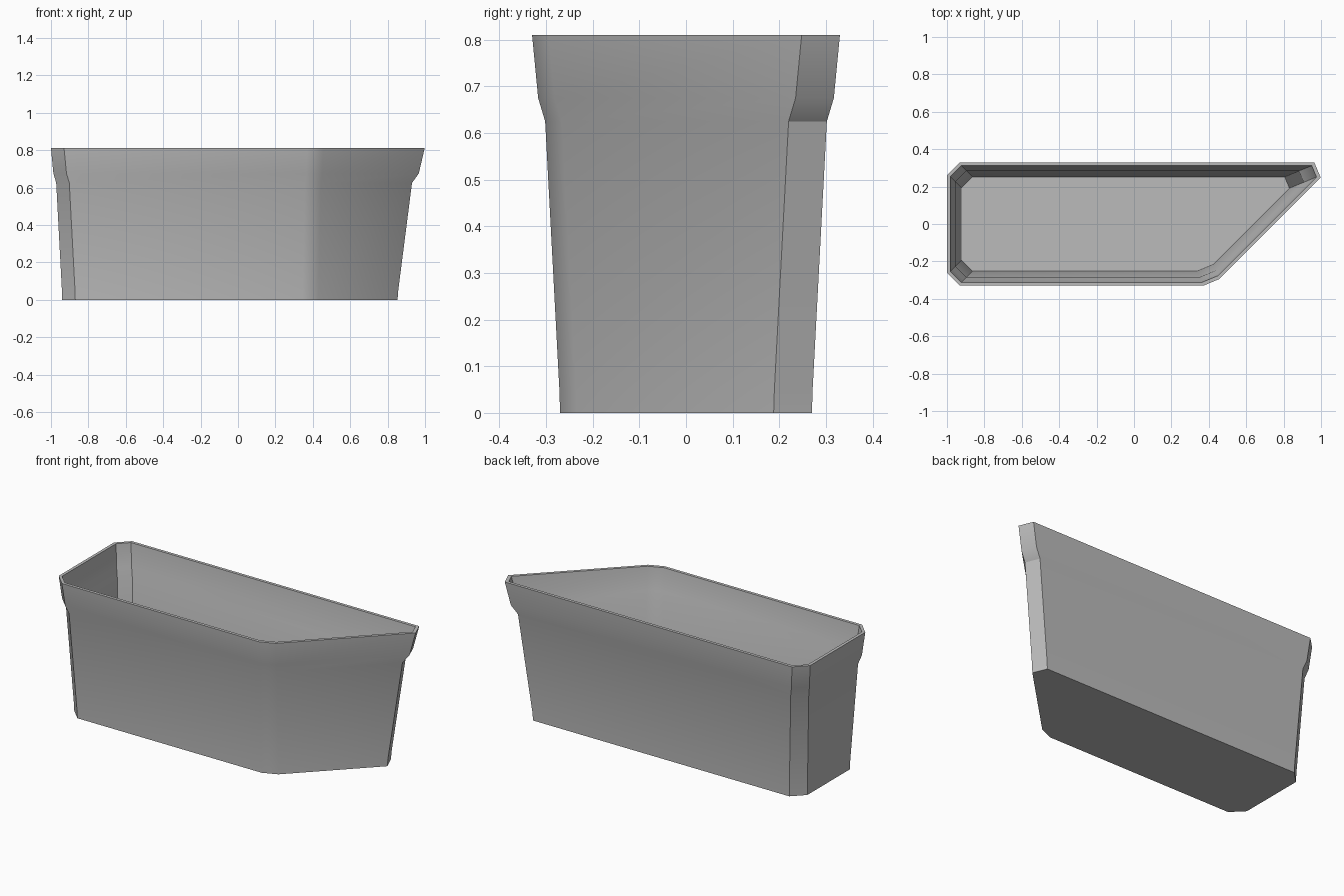
import bpy
import bmesh
from mathutils import Vector

cube = bpy.data.objects.get("Cube")
if cube:
    bpy.data.objects.remove(cube, do_unlink=True)

# One plain material
grey = bpy.data.materials.new("planter grey")
grey.use_nodes = True
colour = (0.5, 0.5, 0.5, 1.0)
grey.diffuse_color = colour
grey.node_tree.nodes["Principled BSDF"].inputs["Base Color"].default_value = colour


def outline(inset, cuts):
    """Four-sided plan with one slanted end, inset evenly, then corners cut."""
    y = 0.33 - inset
    left = -1.0 + inset
    slant = 0.75 - inset * 2 ** 0.5      # slanted side lies on x - y = slant
    corners = [Vector(c) for c in ((left, -y), (slant - y, -y), (slant + y, y), (left, y))]
    points = []
    for i, (corner, cut) in enumerate(zip(corners, cuts)):
        before = (corners[i - 1] - corner).normalized()
        after = (corners[(i + 1) % 4] - corner).normalized()
        points += [corner + before * cut, corner + after * cut]
    return points


# Wall section: (height, inset) going up the outside
profile = [(0.0, 0.06), (0.05, 0.0585), (0.625, 0.028), (0.675, 0.013), (0.81, 0.0)]
outer_cuts = (0.07, 0.05, 0.116, 0.07)
inner_cuts = (0.058, 0.05, 0.086, 0.058)
wall = 0.018

bm = bmesh.new()


def add_ring(z, inset, cuts):
    return [bm.verts.new((p.x, p.y, z)) for p in outline(inset, cuts)]


# Up the outside, over the rim and down the inside to the floor
rings = [add_ring(z, inset, outer_cuts) for z, inset in profile]
rings += [add_ring(max(z, wall), inset + wall, inner_cuts)
          for z, inset in reversed(profile)]

for low, high in zip(rings, rings[1:]):
    for i in range(len(low)):
        j = (i + 1) % len(low)
        bm.faces.new((low[i], low[j], high[j], high[i]))
bm.faces.new(list(reversed(rings[0])))   # underside
bm.faces.new(rings[-1])                  # inside floor
bmesh.ops.recalc_face_normals(bm, faces=bm.faces)

mesh = bpy.data.meshes.new("planter_box")
bm.to_mesh(mesh)
bm.free()
mesh.materials.append(grey)
planter = bpy.data.objects.new("planter_box", mesh)
bpy.context.collection.objects.link(planter)

# Soft bends, crisp corners
bpy.ops.object.select_all(action="DESELECT")
planter.select_set(True)
bpy.context.view_layer.objects.active = planter
bpy.ops.object.shade_smooth_by_angle(angle=0.52)
